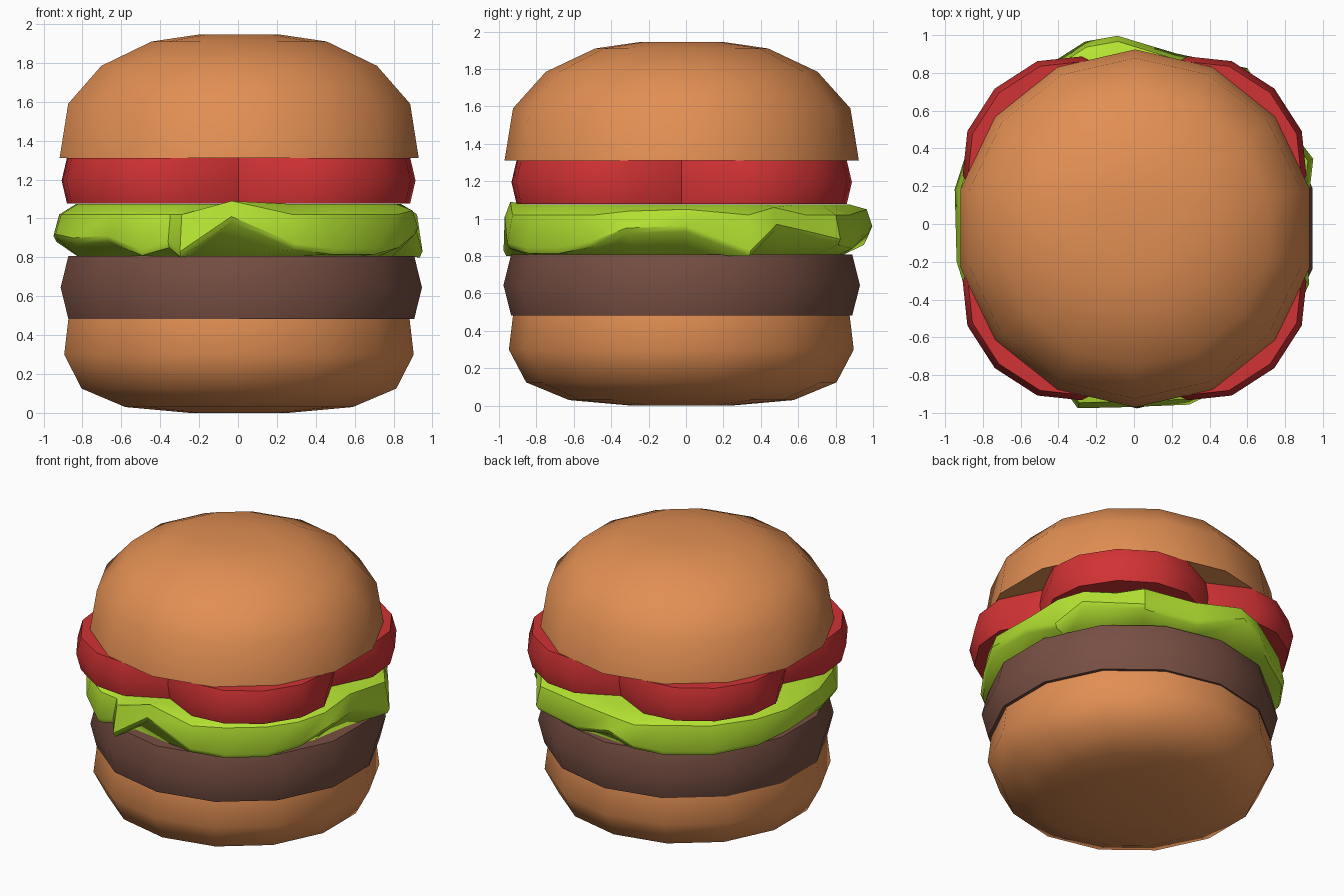
import bpy, bmesh, math

if "Cube" in bpy.data.objects:
    bpy.data.objects.remove(bpy.data.objects["Cube"])


def material(name, rgb):
    m = bpy.data.materials.new(name)
    m.diffuse_color = (*rgb, 1)
    m.use_nodes = True
    m.node_tree.nodes["Principled BSDF"].inputs["Base Color"].default_value = m.diffuse_color
    return m


bun = material("toasted bun", (0.76, 0.275, 0.087))
meat = material("meat brown", (0.185, 0.078, 0.056))
leaf = material("leaf green", (0.46, 0.77, 0.032))
red = material("tomato red", (0.64, 0.032, 0.034))


def loft(name, rings, mat, angle):
    """Closed solid from stacked rings of points, capped at both ends."""
    bm = bmesh.new()
    loops = [[bm.verts.new(p) for p in ring] for ring in rings]
    n = len(loops[0])
    for a, b in zip(loops, loops[1:]):
        for i in range(n):
            j = (i + 1) % n
            bm.faces.new((a[i], a[j], b[j], b[i]))
    bm.faces.new(loops[0][::-1])
    bm.faces.new(loops[-1])
    bmesh.ops.recalc_face_normals(bm, faces=bm.faces)
    me = bpy.data.meshes.new(name)
    bm.to_mesh(me)
    bm.free()
    me.materials.append(mat)
    ob = bpy.data.objects.new(name, me)
    bpy.context.collection.objects.link(ob)
    bpy.ops.object.select_all(action='DESELECT')
    ob.select_set(True)
    bpy.context.view_layer.objects.active = ob
    bpy.ops.object.shade_smooth_by_angle(angle=math.radians(angle))
    return ob


def turned(name, profile, mat, cx, cy, n=14):
    """Fourteen-sided turned part with a corner on the y axis."""
    rings = []
    for r, z in profile:
        ring = []
        for i in range(n):
            a = math.pi / 2 + 2 * math.pi * i / n
            ring.append((cx + r * math.cos(a), cy + r * math.sin(a), z))
        rings.append(ring)
    return loft(name, rings, mat, 45)


# Buns and patty
turned("bottom_bun", [(0.26, 0), (0.60, 0.03), (0.83, 0.125), (0.922, 0.30), (0.90, 0.482)],
       bun, 0.005, -0.025)
turned("patty", [(0.912, 0.482), (0.953, 0.645), (0.912, 0.808)], meat, 0.017, -0.023)
turned("top_bun", [(0.947, 1.312), (0.902, 1.59), (0.727, 1.785), (0.462, 1.91), (0.22, 1.945)],
       bun, 0.006, -0.023)

# Tomato: four overlapping slices read as a four-lobed outline
quarter = [(0.77, 0), (0.91, 0.28), (0.885, 0.515), (0.74, 0.74), (0.515, 0.885), (0.28, 0.91)]
outline = []
for k in range(4):
    c, s = [(1, 0), (0, 1), (-1, 0), (0, -1)][k]
    outline += [(x * c - y * s, x * s + y * c) for x, y in quarter]
loft("tomato", [[(x * f + 0.003, y * f - 0.023, z) for x, y in outline]
                for f, z in ((0.97, 1.078), (1.0, 1.195), (0.97, 1.312))], red, 45)

# Lettuce: ruffled rim given as angle, radius, lower edge height
rim = [(0, .91, .93), (20, 1.01, .80), (30, .97, .94), (43, .97, .90), (54, 1.02, .86),
       (76, .93, .84), (95, 1.0, .93), (105, 1.0, .86), (116, .96, .82), (135, .97, .82),
       (154, .97, .84), (169, .967, .88), (192, .96, .89), (210, .98, .87), (228, 1.0, .88),
       (240, 1.0, .81), (248, .96, .85), (253, 1.02, .80), (268, .97, .98), (287, 1.0, .84),
       (300, .99, .815), (316, .99, .815), (329, .98, .85), (341, .98, .92)]


def leaf_ring(fn):
    ring = []
    for a, r, z in rim:
        rr, zz = fn(r, z)
        t = math.radians(a)
        ring.append((rr * math.cos(t), rr * math.sin(t), zz))
    return ring


loft("lettuce", [
    leaf_ring(lambda r, z: (0.84, 0.805)),
    leaf_ring(lambda r, z: (r - 0.015, z)),
    leaf_ring(lambda r, z: (r, z + 0.03)),
    leaf_ring(lambda r, z: (r - 0.03, max(1.02, min(z + 0.12, 1.09)))),
    leaf_ring(lambda r, z: (r - 0.12, 1.075)),
], leaf, 40)
